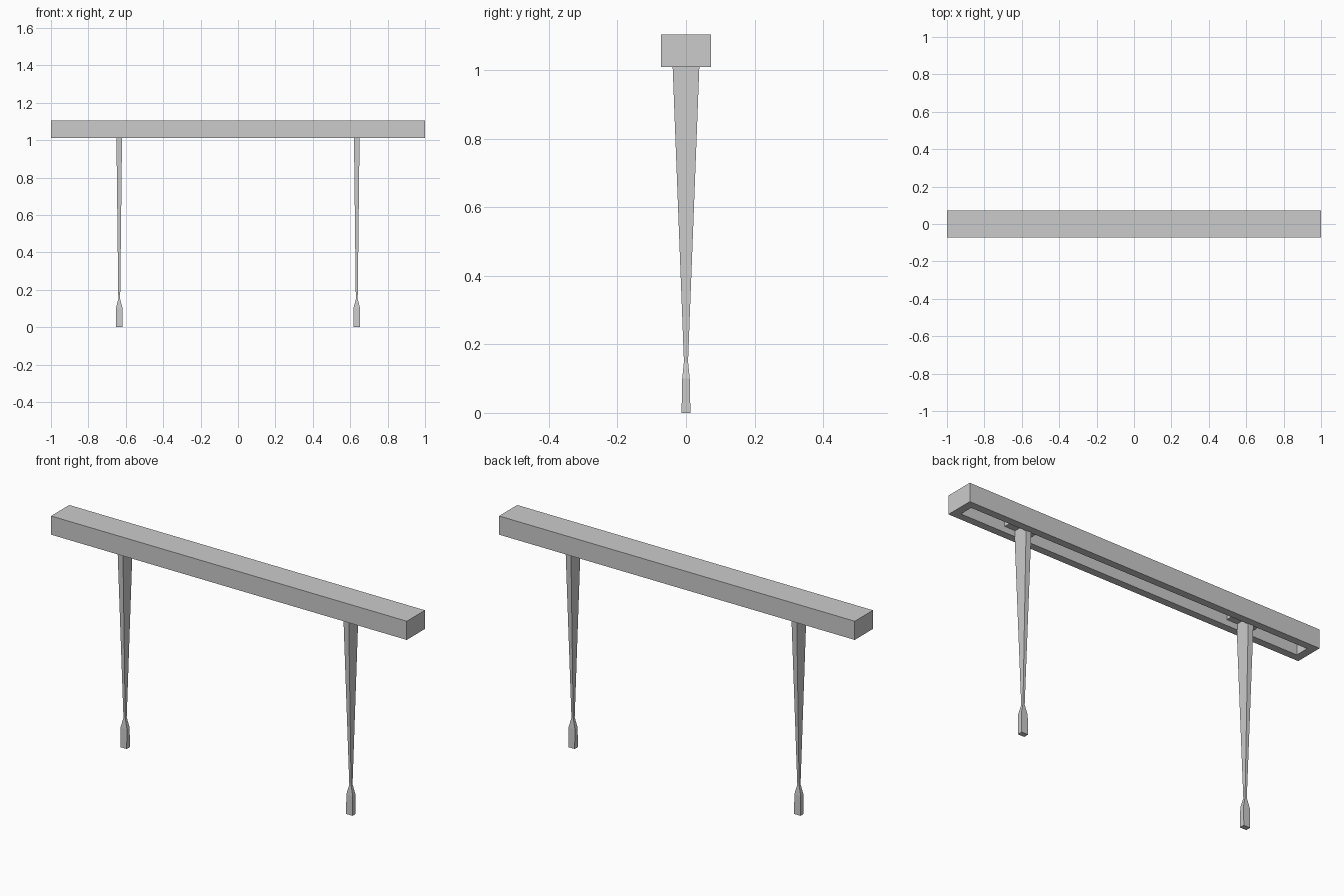
import bpy, bmesh

if "Cube" in bpy.data.objects:
    bpy.data.objects.remove(bpy.data.objects["Cube"])


def make_object(name, bm):
    bmesh.ops.recalc_face_normals(bm, faces=bm.faces)
    mesh = bpy.data.meshes.new(name)
    bm.to_mesh(mesh)
    bm.free()
    obj = bpy.data.objects.new(name, mesh)
    bpy.context.collection.objects.link(obj)
    return obj


def loft(name, sections, x=0.0, y=0.0):
    """Skin rectangular sections (z, half_x, half_y) into a closed solid."""
    bm = bmesh.new()
    rings = [[bm.verts.new((x + sx * hx, y + sy * hy, z))
              for sx, sy in ((-1, -1), (1, -1), (1, 1), (-1, 1))]
             for z, hx, hy in sections]
    for a, b in zip(rings, rings[1:]):
        for i in range(4):
            j = (i + 1) % 4
            bm.faces.new((a[i], a[j], b[j], b[i]))
    bm.faces.new(rings[0])
    bm.faces.new(rings[-1])
    return make_object(name, bm)


BOTTOM, TOP = 1.01, 1.105
CEILING = 1.1
LEG_X = 0.635

# Long beam, hollowed from below: sections run up the outside, then
# the solid closes over the inside of the channel
loft("beam", [(CEILING, 0.96, 0.035), (BOTTOM, 0.96, 0.035),
              (BOTTOM, 1.0, 0.073), (TOP, 1.0, 0.073)])

# Tapered legs with flared feet, and the mounting blocks inside the channel
leg_profile = [(0.0, 0.018, 0.013), (0.10, 0.018, 0.011),
               (0.15, 0.005, 0.006), (BOTTOM + 0.002, 0.015, 0.039)]
for side, x in (("left", -LEG_X), ("right", LEG_X)):
    loft(side + "_leg", leg_profile + [(1.05, 0.015, 0.034)], x)
    loft(side + "_mounting_block",
         [(1.04, 0.075, 0.035), (CEILING, 0.075, 0.035)], x)
